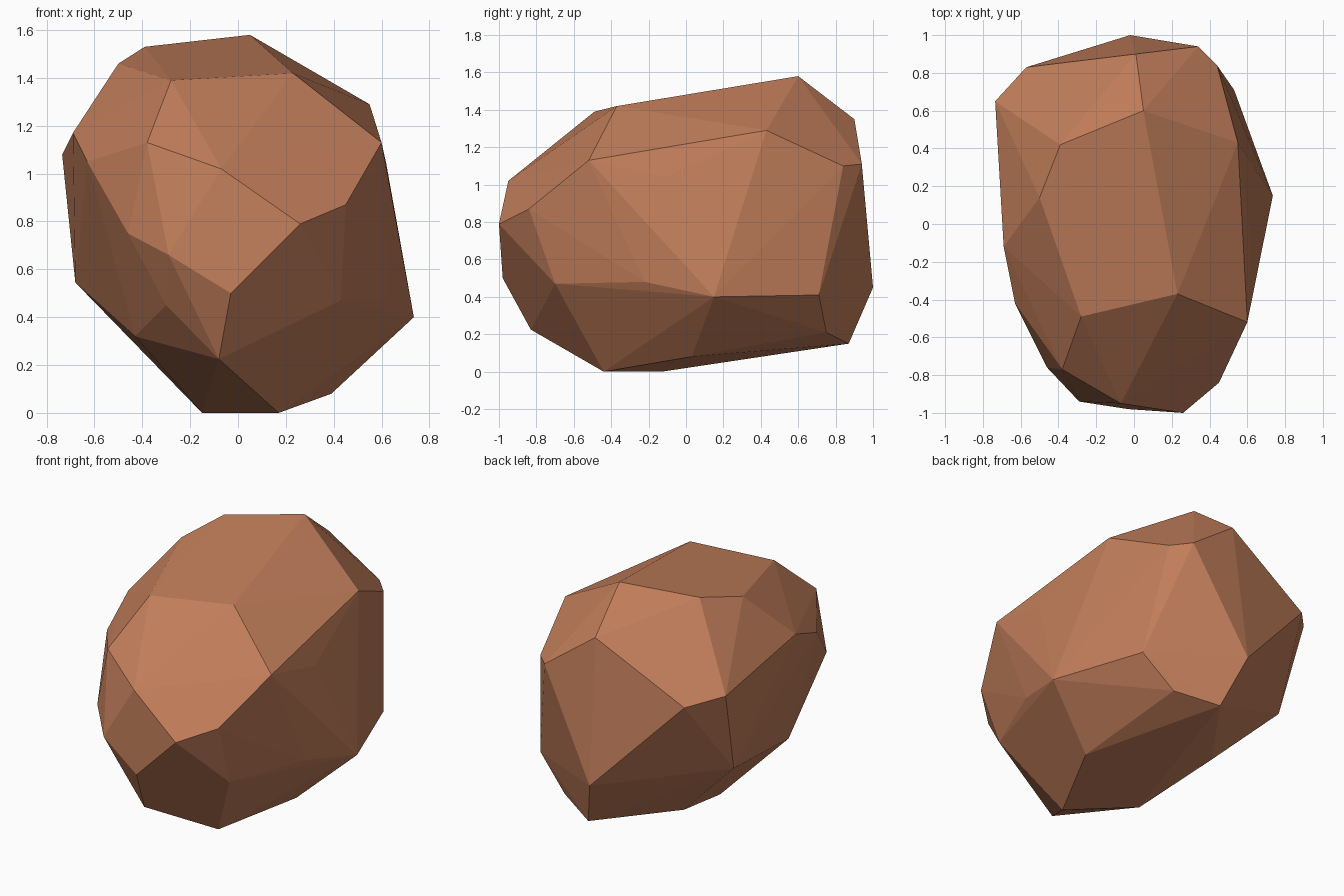
import bpy, bmesh, math

# Corner points of the faceted boulder, grouped by region
crown = [(.05, .60, 1.58), (.23, -.37, 1.42), (-.28, -.49, 1.39),
         (-.50, .14, 1.46), (-.39, .42, 1.53), (.55, .43, 1.29)]
front = [(.60, -.52, 1.13), (.45, -.84, .87), (.26, -1, .79), (-.07, -.95, 1.02),
         (-.38, -.77, 1.13), (-.03, -.98, .50), (-.29, -.94, .66),
         (-.46, -.76, .75), (-.30, -.79, .45), (.43, -.70, .47)]
sides = [(.62, -.11, 1.04), (.63, -.22, .48), (.735, .15, .40),
         (-.63, -.42, 1.05), (-.69, -.12, 1.17), (-.735, .65, 1.08),
         (-.68, .49, .545)]
back = [(-.57, .83, 1.03), (.01, .90, 1.35), (.34, .94, 1.11),
        (.44, .84, 1.10), (.53, .71, .41), (-.02, 1, .45)]
base = [(.08, .87, .15), (.33, .75, .21), (.39, .03, .08), (.17, -.44, 0),
        (-.15, -.13, 0), (-.26, .39, .13), (-.43, -.42, .32), (-.08, -.83, .225)]

# Wrap the points in a convex skin and merge the almost flat facets
bm = bmesh.new()
for p in crown + front + sides + back + base:
    bm.verts.new(p)
bmesh.ops.convex_hull(bm, input=bm.verts[:])
bmesh.ops.dissolve_limit(bm, angle_limit=math.radians(2), verts=bm.verts[:], edges=bm.edges[:])
bmesh.ops.recalc_face_normals(bm, faces=bm.faces[:])

mesh = bpy.data.meshes.new("boulder")
bm.to_mesh(mesh)
bm.free()

# Single reddish brown stone colour
stone = bpy.data.materials.new("reddish brown stone")
stone.diffuse_color = (.53, .205, .102, 1)
mesh.materials.append(stone)
boulder = bpy.data.objects.new("boulder", mesh)
bpy.context.collection.objects.link(boulder)
